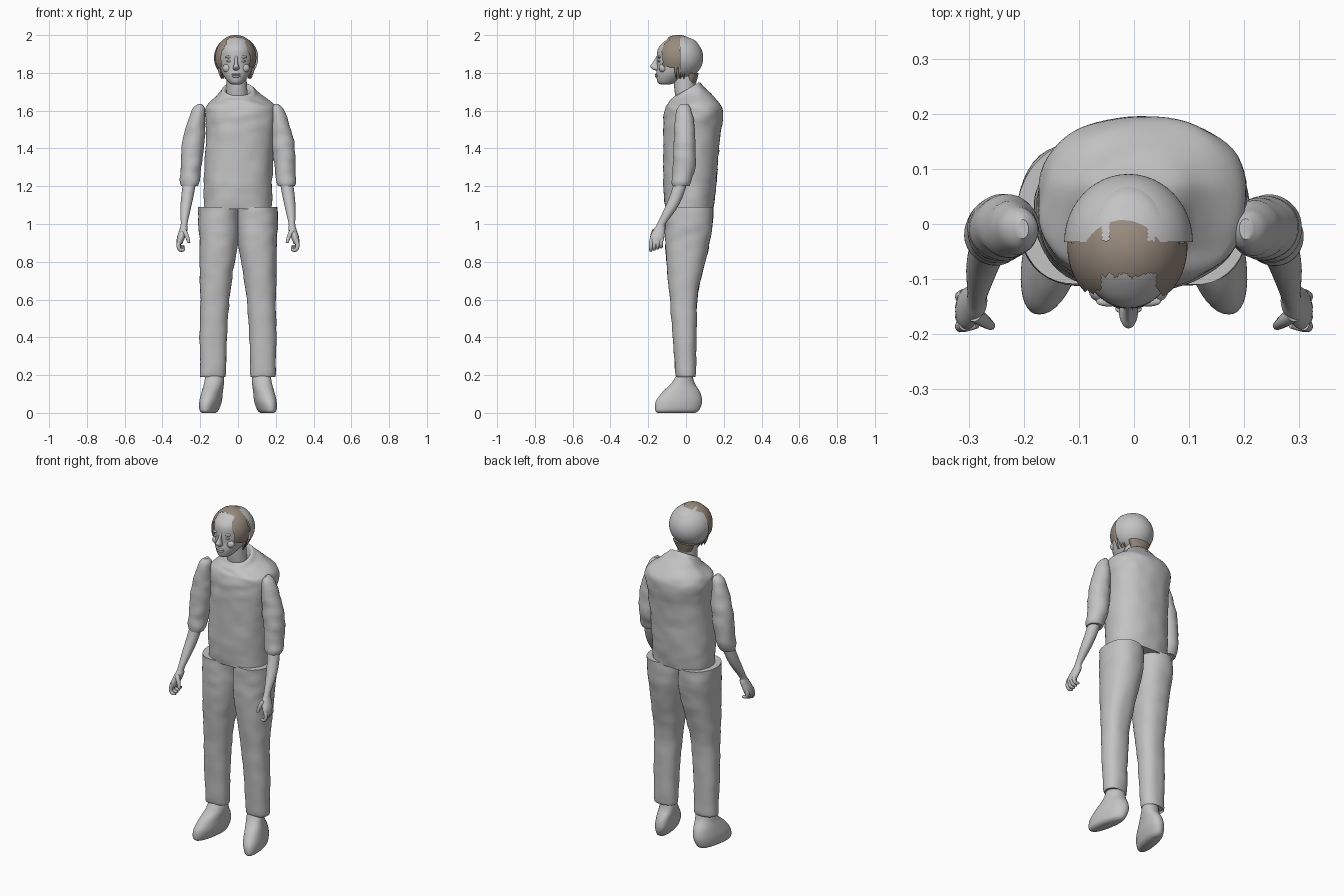
import bpy, bmesh, math
from mathutils import Vector, noise

cube = bpy.data.objects.get("Cube")
if cube:
    bpy.data.objects.remove(cube, do_unlink=True)

made = []


def material(name, rgb):
    mat = bpy.data.materials.new(name)
    mat.use_nodes = True
    mat.diffuse_color = (*rgb, 1)
    mat.node_tree.nodes["Principled BSDF"].inputs["Base Color"].default_value = (*rgb, 1)
    return mat


GREY = material("plain grey", (0.55, 0.55, 0.55))
BROWN = material("hair brown", (0.32, 0.26, 0.21))


def finish(name, bm, mat):
    bmesh.ops.recalc_face_normals(bm, faces=bm.faces)
    mesh = bpy.data.meshes.new(name)
    bm.to_mesh(mesh)
    bm.free()
    mesh.materials.append(mat)
    obj = bpy.data.objects.new(name, mesh)
    bpy.context.collection.objects.link(obj)
    made.append(obj)
    return obj


def spline(a, b, c, d, t):
    return 0.5 * (2 * b + (c - a) * t + (2 * a - 5 * b + 4 * c - d) * t ** 2
                  + (3 * b - a - 3 * c + d) * t ** 3)


def loft(name, rings, side=1, power=2.0, wrinkle=0.0, warp=None, mat=GREY, seg=40, steps=5):
    """Skin over rings given as height, x range, y range, in hundredths."""
    last = len(rings) - 1
    rows = []
    for i in range(last):
        four = [rings[max(0, min(last, i + k))] for k in (-1, 0, 1, 2)]
        for s in range(steps):
            rows.append([spline(*column, s / steps) for column in zip(*four)])
    rows.append(rings[-1])
    bm = bmesh.new()
    loops = []
    for row in rows:
        z, x0, x1, y0, y1 = [value / 100 for value in row]
        loop = []
        for k in range(seg):
            a = math.tau * k / seg
            c, s = math.cos(a), math.sin(a)
            dx = math.copysign(abs(c) ** (2 / power), c)
            dy = math.copysign(abs(s) ** (2 / power), s)
            p = Vector(((x0 + x1) / 2 + dx * (x1 - x0) / 2,
                        (y0 + y1) / 2 + dy * (y1 - y0) / 2, z))
            if wrinkle:
                n = noise.noise(Vector((p.x * 12 + side, p.y * 12, p.z * 22)))
                p += Vector((c, s, 0)) * n * wrinkle
            if warp:
                p = warp(p)
            p.x *= side
            loop.append(bm.verts.new(p))
        loops.append(loop)
    for low, high in zip(loops, loops[1:]):
        for k in range(seg):
            n = (k + 1) % seg
            bm.faces.new((low[k], low[n], high[n], high[k]))
    bm.faces.new(loops[0])
    bm.faces.new(loops[-1])
    return finish(name, bm, mat)


def ball(name, center, radii, keep=None, mat=GREY, seg=24):
    """Ellipsoid, optionally trimmed to the faces a rule keeps."""
    bm = bmesh.new()
    bmesh.ops.create_uvsphere(bm, u_segments=seg, v_segments=seg, radius=1)
    for v in bm.verts:
        v.co = Vector(c + r * p for c, r, p in zip(center, radii, v.co))
    if keep:
        drop = [f for f in bm.faces if not keep(f.calc_center_median())]
        bmesh.ops.delete(bm, geom=drop, context="FACES")
    return finish(name, bm, mat)


def tube(name, points, radii, mat=GREY):
    curve = bpy.data.curves.new(name, "CURVE")
    curve.dimensions = "3D"
    curve.bevel_depth = 1
    curve.bevel_resolution = 3
    curve.use_fill_caps = True
    path = curve.splines.new("NURBS")
    path.points.add(len(points) - 1)
    path.use_endpoint_u = True
    path.order_u = 3
    for point, co, r in zip(path.points, points, radii):
        point.co = (*co, 1)
        point.radius = r
    curve.materials.append(mat)
    bpy.context.collection.objects.link(bpy.data.objects.new(name, curve))


# Shirt, with a collar that dips at the front
def collar(p):
    rise = max(0, min(1, (p.z - 1.62) / 0.13))
    front = max(0, min(1, (0.07 - p.y) / 0.12))
    p.z -= rise * front * 0.07
    return p


loft("shirt", [(108, -18, 18, -11, 14.5), (120, -18, 18, -12, 16), (135, -17.5, 18.5, -12, 17),
               (150, -17, 19.5, -12, 18.5), (158, -17.5, 20.5, -11.5, 19.7),
               (163, -16.5, 19.5, -10.5, 18.5), (168, -12, 13.5, -9, 14),
               (172, -9.5, 10, -7, 10), (175, -8, 8, -5.5, 7),
               (174, -6.5, 6.5, -4.5, 6), (169, -6, 6, -4, 5)],
     power=2.3, wrinkle=0.006, warp=collar, seg=64)


# Shoes splay outward toward the toe
def splay(p):
    p.x -= 0.18 * (p.y + 0.03)
    return p


for side, word in ((1, "left"), (-1, "right")):
    loft(word + "_trouser_leg",
         [(20, 7.5, 19, -4.5, 4), (20.5, 6.5, 20, -5.5, 5), (40, 6, 20.3, -7, 5.5),
          (60, 4.5, 20, -8.5, 6), (75, 2.5, 20.3, -10, 9), (90, 0, 20.5, -11, 12.5),
          (100, -0.5, 21, -11, 14), (109, -0.5, 21, -11, 14.5)],
         side, power=2.3, wrinkle=0.005)
    loft(word + "_shoe",
         [(0, 12, 18, -15, 5), (1.5, 10.5, 19.5, -16.3, 7), (6, 9, 19.8, -16, 8.5),
          (11, 8.5, 19, -12.5, 7.5), (16, 7.8, 18, -7.5, 4.5), (22, 7.8, 17.5, -4, 3)],
         side, power=2.2, warp=splay)
    loft(word + "_sleeve",
         [(163.5, 19, 21.5, -3, 1), (160, 17.5, 24.5, -5, 3), (150, 17.5, 28, -6, 4.7),
          (140, 18, 30, -6.5, 5.3), (130, 19.5, 30.5, -7, 5), (123, 20, 30.7, -7.5, 3),
          (120, 21, 30, -7, 1.5)],
         side, wrinkle=0.006)
    loft(word + "_forearm_and_palm",
         [(123, 22, 29, -6, 1), (115, 23.5, 30, -8.5, -1.5), (108, 25, 30.5, -11.5, -5),
          (100, 26.8, 30.3, -15.3, -10.8), (97, 26.7, 31, -17.2, -11),
          (93, 28, 32.3, -19, -11.5), (89.5, 29.5, 32.5, -19.3, -12.5)],
         side, seg=28)
    # Curled fingers and thumb
    for i in range(4):
        y = -0.183 + 0.018 * i
        bend = 0.006 * i
        path = [(0.308, y, 0.92), (0.32, y - 0.004, 0.885 + bend),
                (0.303, y - 0.004, 0.855 + bend), (0.285, y, 0.865 + bend)]
        tube(word + "_finger", [(side * x, v, z) for x, v, z in path],
             (0.011, 0.011, 0.009, 0.007))
    path = [(0.288, -0.165, 0.965), (0.268, -0.18, 0.94), (0.26, -0.185, 0.9)]
    tube(word + "_thumb", [(side * x, v, z) for x, v, z in path], (0.014, 0.012, 0.008))

# Neck and head
MID = -0.01
loft("neck", [(160, -6, 6, -4, 5), (170, -6, 5, -6, 5), (177, -6, 4.5, -6.5, 5),
              (183, -6, 4, -7, 5)])
loft("head", [(173.8, -3, 1, -13, -9), (175, -5, 3, -15, -5), (179, -8, 6, -15.7, 2),
              (183, -9.5, 7.5, -15.3, 6), (188, -10.3, 8.3, -15.4, 8),
              (193, -10, 8, -14.7, 7.5), (197, -8, 6, -11, 5), (199, -4.5, 2.5, -7.5, 0),
              (199.6, -2, 0, -5, -3)])
loft("nose", [(181.3, -1.6, -0.4, -16, -14), (182, -2.7, 0.7, -17.8, -14),
              (183.5, -2.5, 0.5, -19, -14), (185.5, -1.9, -0.1, -17.6, -14),
              (189, -1.7, -0.3, -15.5, -14)], seg=20)
for z, r in ((1.792, 0.006), (1.782, 0.007)):
    ball("lip", (MID, -0.155, z), (0.024, 0.009, r))
for side in (1, -1):
    x = MID + side * 0.036
    ball("eye", (x, -0.141, 1.862), (0.015, 0.008, 0.006))
    ball("brow", (x, -0.141, 1.884), (0.023, 0.009, 0.007))
    ball("cheek", (MID + side * 0.045, -0.122, 1.825), (0.027, 0.021, 0.024))

# Smooth shell over the back of the skull
ball("skull_shell", (MID, -0.033, 1.88), (0.117, 0.124, 0.116),
     keep=lambda c: c.y > -0.035, seg=48)


# Ragged hair: temples, crown and a thin parting on each side
def hair_rule(c):
    rag = 0.012 * noise.noise(Vector((c.x * 90, c.y * 5, c.z * 5)))
    off = abs(c.x - MID)
    temple = -0.125 < c.y + rag < -0.03 and c.z + rag > 1.83 and off > 0.05
    crown = c.z > 1.945 and -0.125 < c.y + rag < 0.045
    parting = 0.035 < off < 0.048 and c.y > -0.03
    brow_gap = off < 0.05 and (c.y + rag < -0.093 or c.y + rag > 0.02)
    return temple or (crown and not parting and not brow_gap)


ball("hair", (MID - 0.002, -0.042, 1.88), (0.109, 0.116, 0.121),
     keep=hair_rule, mat=BROWN, seg=96)
loft("nape_hair", [(174.5, -5, 3, 0, 5.3), (177, -6.5, 4.5, 0, 6), (180, -8, 6, 0, 6.8)],
     mat=BROWN)
for side in (1, -1):
    for i in range(3):
        x, y = MID + side * (0.088 - 0.006 * i), -0.05 + 0.02 * i
        tube("hair_curl", [(x, y, 1.85), (x + side * 0.008, y - 0.008, 1.815),
                           (x - side * 0.012, y, 1.77)], (0.009, 0.008, 0.003), BROWN)

# Smooth shading with crisp hems
bpy.ops.object.select_all(action="DESELECT")
for obj in made:
    obj.select_set(True)
bpy.context.view_layer.objects.active = made[0]
bpy.ops.object.shade_smooth_by_angle(angle=math.radians(45))
